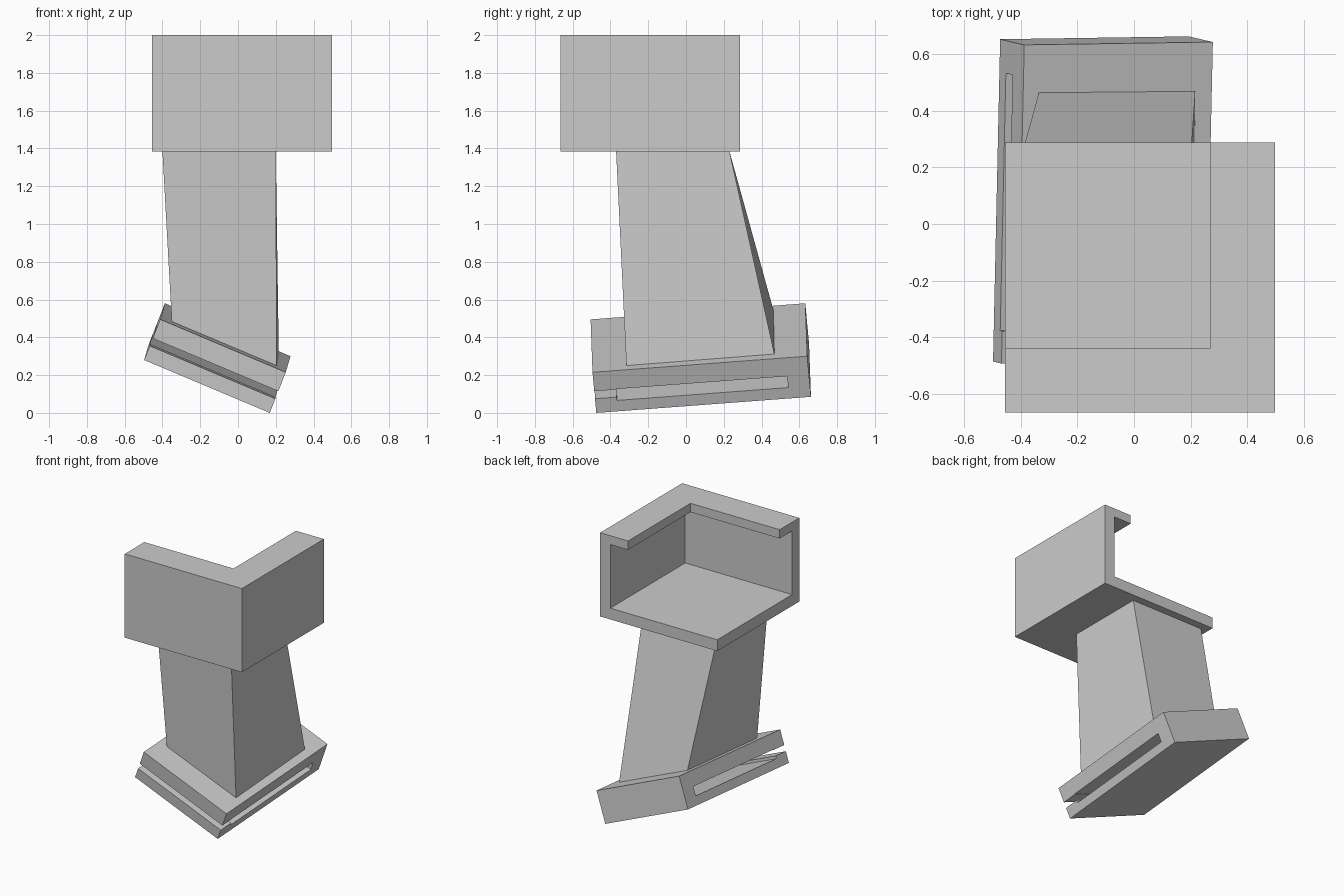
import bpy, bmesh
from mathutils import Vector

if "Cube" in bpy.data.objects:
    bpy.data.objects.remove(bpy.data.objects["Cube"])

grey = bpy.data.materials.new("light_grey")
grey.diffuse_color = (0.6, 0.6, 0.6, 1)
grey.use_nodes = True
grey.node_tree.nodes["Principled BSDF"].inputs["Base Color"].default_value = grey.diffuse_color


def make_object(name, bm):
    bmesh.ops.recalc_face_normals(bm, faces=bm.faces)
    mesh = bpy.data.meshes.new(name)
    bm.to_mesh(mesh)
    bm.free()
    mesh.materials.append(grey)
    obj = bpy.data.objects.new(name, mesh)
    bpy.context.collection.objects.link(obj)
    return obj


def prism(name, start, end):
    """Solid between two matching outlines."""
    bm = bmesh.new()
    a = [bm.verts.new(p) for p in start]
    b = [bm.verts.new(p) for p in end]
    bm.faces.new(a)
    bm.faces.new(b)
    for i in range(len(a)):
        j = (i + 1) % len(a)
        bm.faces.new((a[i], a[j], b[j], b[i]))
    return make_object(name, bm)


# Top bracket: floor, two walls and an inward lip, mitred at the front right corner
X0, X1, Y0, Y1 = -0.455, 0.497, -0.665, 0.287
Z0, Z1 = 1.385, 2.0
WALL, LIP, LIP_T = 0.083, 0.227, 0.065
section = [(0, Z0), (0, Z1), (LIP, Z1), (LIP, Z1 - LIP_T), (WALL, Z1 - LIP_T),
           (WALL, Z0 + WALL), (X1 - X0, Z0 + WALL), (X1 - X0, Z0)]
bm = bmesh.new()
left = [bm.verts.new((X0, Y0 + d, z)) for d, z in section]
corner = [bm.verts.new((X1 - d, Y0 + d, z)) for d, z in section]
back = [bm.verts.new((X1 - d, Y1, z)) for d, z in section]
for a, b in ((left, corner), (corner, back)):
    for i in range(len(section)):
        j = (i + 1) % len(section)
        bm.faces.new((a[i], a[j], b[j], b[i]))
bm.faces.new(left)
bm.faces.new(back)
bmesh.ops.remove_doubles(bm, verts=bm.verts, dist=1e-5)
bmesh.ops.dissolve_degenerate(bm, edges=bm.edges, dist=1e-5)
make_object("top_bracket", bm)

# Slotted foot: C-shaped side profile swept along the tilted width axis
origin = Vector((-0.497, -0.485, 0.28))
u = Vector((0.665, 0.01, -0.28))
v = Vector((0.025, 1.135, 0.085)).normalized()
w = Vector((0.085, -0.02, 0.215)).normalized()
profile = [(0, 0), (1.14, 0), (1.14, 0.232), (0, 0.232), (0, 0.124), (0.115, 0.124),
           (0.115, 0.127), (1.025, 0.127), (1.025, 0.062), (0.115, 0.062),
           (0.115, 0.081), (0, 0.081)]
side = [origin + v * a + w * b for a, b in profile]
prism("slotted_foot", side, [p + u for p in side])

# Column: square top lofted down to the tilted foot
normal = u.cross(v).normalized()
plane_point = origin + w * 0.225


def on_foot(x, y):
    p = plane_point
    return (x, y, p.z - (normal.x * (x - p.x) + normal.y * (y - p.y)) / normal.z)


base = [on_foot(-0.35, -0.325), on_foot(0.205, -0.315),
        on_foot(0.216, 0.47), on_foot(-0.335, 0.465)]
top = [(-0.4, -0.37, Z0), (0.2, -0.37, Z0), (0.2, 0.23, Z0), (-0.4, 0.23, Z0)]
prism("column", base, top)
